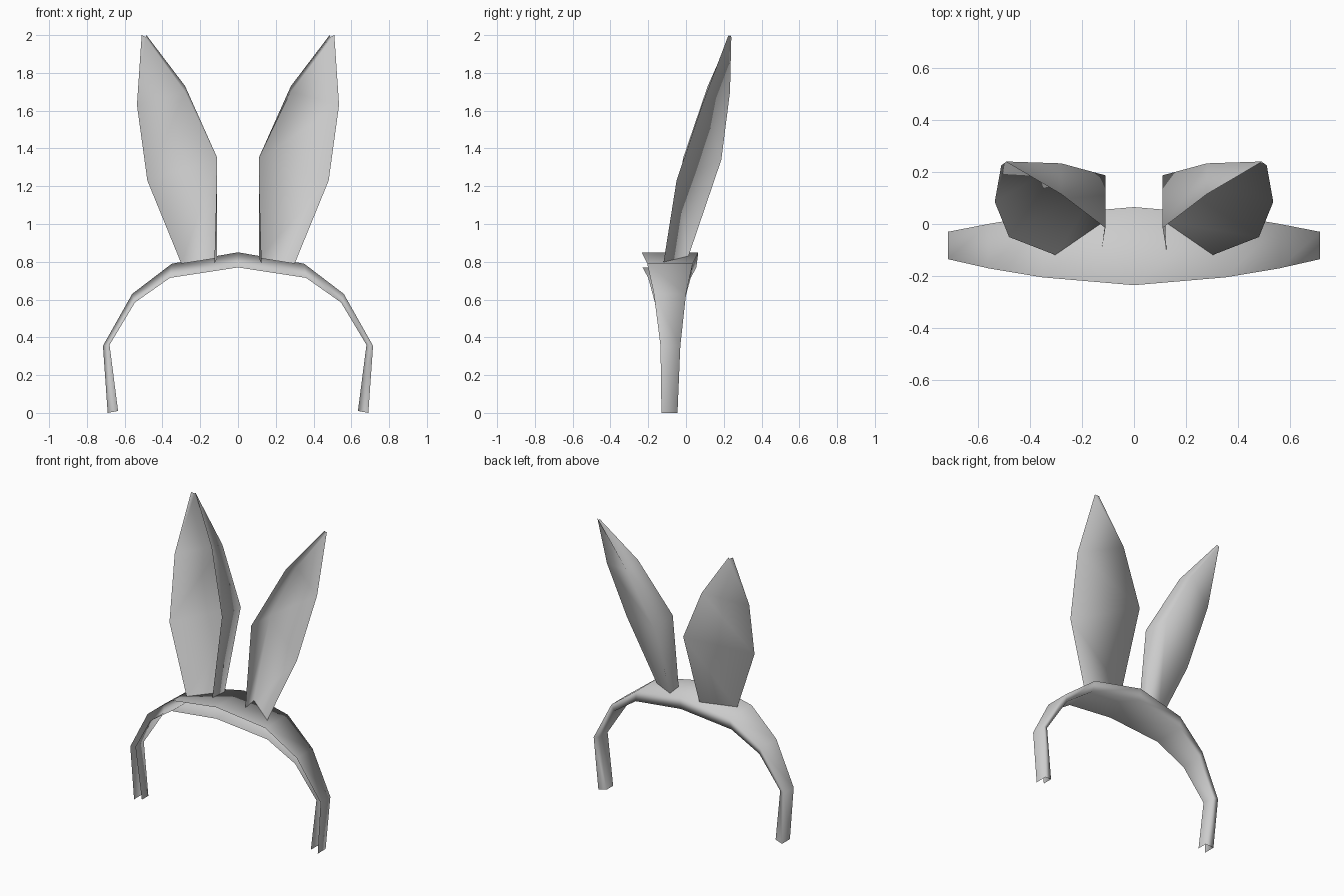
import bpy, bmesh

old = bpy.data.objects.get("Cube")
if old:
    bpy.data.objects.remove(old, do_unlink=True)

grey = bpy.data.materials.new("soft grey")
grey.use_nodes = True
grey.diffuse_color = (0.6, 0.6, 0.6, 1)
grey.node_tree.nodes["Principled BSDF"].inputs["Base Color"].default_value = (0.6, 0.6, 0.6, 1)


def loft(name, rows, mirror_rows=False):
    """Skin quads between successive open cross-sections."""
    if mirror_rows:
        rows = [[(-x, y, z) for x, y, z in r] for r in reversed(rows[1:])] + rows
    bm = bmesh.new()
    grid = [[bm.verts.new(p) for p in row] for row in rows]
    for a, b in zip(grid, grid[1:]):
        for i in range(len(a) - 1):
            bm.faces.new((a[i], b[i], b[i + 1], a[i + 1]))
    mesh = bpy.data.meshes.new(name)
    bm.to_mesh(mesh)
    bm.free()
    mesh.materials.append(grey)
    mesh.shade_smooth()
    obj = bpy.data.objects.new(name, mesh)
    bpy.context.collection.objects.link(obj)
    return obj


# Headband: channel open at the front (outer x, z, inner x, z, front y, back y)
stations = [
    (0.00, 0.85, 0.00, 0.77, -0.235, 0.065),
    (0.35, 0.79, 0.36, 0.715, -0.205, 0.035),
    (0.56, 0.63, 0.545, 0.585, -0.17, 0.0),
    (0.715, 0.355, 0.68, 0.36, -0.135, -0.03),
    (0.69, 0.00, 0.635, 0.01, -0.13, -0.045),
]
band = [[(ox, f, oz), (ox, b, oz), (ix, b - 0.01, iz), (ix, f + 0.005, iz)]
        for ox, oz, ix, iz, f, b in stations]
loft("headband", band, mirror_rows=True)

# Ears: folded shells open at the front (inner lip, back fold, outer lip)
ear = [
    [(0.125, -0.105, 0.79), (0.11, 0.01, 0.82), (0.30, -0.12, 0.79)],
    [(0.11, -0.015, 1.35), (0.11, 0.187, 1.34), (0.48, -0.05, 1.23)],
    [(0.28, 0.115, 1.73), (0.28, 0.233, 1.70), (0.535, 0.085, 1.63)],
    [(0.485, 0.235, 2.0), (0.49, 0.24, 1.99), (0.51, 0.225, 2.0)],
]
for name, side in (("left_ear", 1), ("right_ear", -1)):
    rows = [[(side * x, y, z) for x, y, z in r][::side] for r in ear]
    loft(name, rows)
